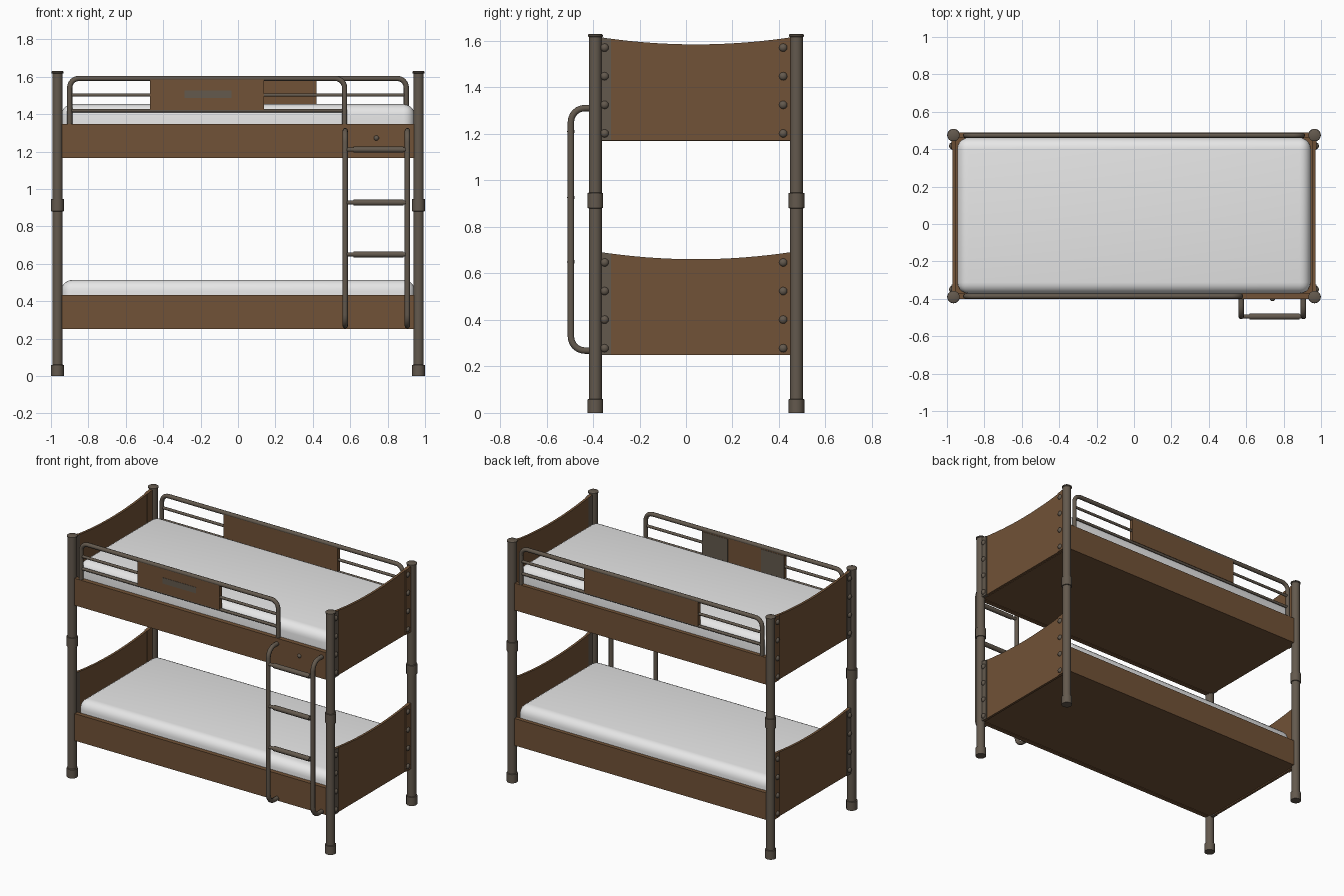
import bpy, bmesh, math
from mathutils import Vector, Matrix

if "Cube" in bpy.data.objects:
    bpy.data.objects.remove(bpy.data.objects["Cube"])


def material(name, rgb):
    m = bpy.data.materials.new(name)
    m.diffuse_color = (*rgb, 1)
    m.use_nodes = True
    m.node_tree.nodes["Principled BSDF"].inputs["Base Color"].default_value = m.diffuse_color
    return m


WOOD = material("brown wood", (0.165, 0.085, 0.038))
METAL = material("dark metal", (0.125, 0.10, 0.075))
CLOTH = material("white mattress", (0.80, 0.80, 0.80))


def finish(name, bm, mat, smooth=None):
    bmesh.ops.recalc_face_normals(bm, faces=bm.faces)
    me = bpy.data.meshes.new(name)
    bm.to_mesh(me)
    bm.free()
    me.materials.append(mat)
    if smooth:
        me.shade_smooth()
        me.set_sharp_from_angle(angle=math.radians(smooth))
    ob = bpy.data.objects.new(name, me)
    bpy.context.collection.objects.link(ob)
    return ob


def box(name, lo, hi, mat, bevel=0, seg=4):
    lo, hi = Vector(lo), Vector(hi)
    bm = bmesh.new()
    bmesh.ops.create_cube(bm, size=1)
    for v in bm.verts:
        v.co = Vector(a * b for a, b in zip(v.co, hi - lo)) + (lo + hi) / 2
    if bevel:
        bmesh.ops.bevel(bm, geom=bm.edges[:], offset=bevel, segments=seg,
                        profile=0.5, affect='EDGES')
    return finish(name, bm, mat, 40 if bevel else None)


def lathe(name, profile, loc, mat, axis='Z', n=20):
    """Revolve (radius, height) pairs; axis is where height points."""
    bm = bmesh.new()
    rings = [[bm.verts.new((r * math.cos(2 * math.pi * i / n),
                            r * math.sin(2 * math.pi * i / n), z))
              for i in range(n)] for r, z in profile]
    for a, b in zip(rings, rings[1:]):
        for i in range(n):
            j = (i + 1) % n
            bm.faces.new((a[i], a[j], b[j], b[i]))
    bm.faces.new(rings[0])
    bm.faces.new(rings[-1])
    rot = {'Z': Matrix(), 'X': Matrix.Rotation(math.pi / 2, 4, 'Y'),
           '-X': Matrix.Rotation(-math.pi / 2, 4, 'Y'),
           '-Y': Matrix.Rotation(math.pi / 2, 4, 'X')}[axis]
    bm.transform(Matrix.Translation(loc) @ rot)
    return finish(name, bm, mat, 40)


def tube(name, pts, radius, bend=0.05):
    """Pipe along pts with rounded right-angle corners."""
    pts = [Vector(p) for p in pts]
    path = [pts[0]]
    for a, p, b in zip(pts, pts[1:], pts[2:]):
        d1, d2 = (a - p).normalized(), (b - p).normalized()
        for k in range(7):
            t = k / 6 * math.pi / 2
            path.append(p + bend * ((1 - math.sin(t)) * d1 + (1 - math.cos(t)) * d2))
    path.append(pts[-1])
    cu = bpy.data.curves.new(name + "_path", 'CURVE')
    cu.dimensions = '3D'
    cu.bevel_depth = radius
    cu.bevel_resolution = 3
    cu.use_fill_caps = True
    sp = cu.splines.new('POLY')
    sp.points.add(len(path) - 1)
    for q, p in zip(sp.points, path):
        q.co = (*p, 1)
    tmp = bpy.data.objects.new(name + "_tmp", cu)
    bpy.context.collection.objects.link(tmp)
    dg = bpy.context.evaluated_depsgraph_get()
    me = bpy.data.meshes.new_from_object(tmp.evaluated_get(dg))
    bpy.data.objects.remove(tmp)
    bm = bmesh.new()
    bm.from_mesh(me)
    bpy.data.meshes.remove(me)
    bmesh.ops.remove_doubles(bm, verts=bm.verts, dist=1e-5)
    return finish(name, bm, METAL, 50)


def bolt(name, loc, axis, r=0.018):
    dome = [(r * math.cos(t * math.pi / 10), 0.8 * r * math.sin(t * math.pi / 10))
            for t in range(5)] + [(r * 0.05, 0.8 * r)]
    lathe(name, dome, loc, METAL, axis, 12)


def end_panel(name, x, y0, y1, z0, z_end, dip, thick, mat, ya=-0.39, yb=0.475):
    """Board in the YZ plane with a sagging top edge."""
    n = 16
    mid, half = (ya + yb) / 2, (yb - ya) / 2
    outline = [(y1, z0), (y0, z0)]
    for i in range(n + 1):
        y = y0 + (y1 - y0) * i / n
        outline.append((y, z_end - dip * (1 - ((y - mid) / half) ** 2)))
    bm = bmesh.new()
    f = bm.faces.new([bm.verts.new((x - thick / 2, y, z)) for y, z in outline])
    ext = bmesh.ops.extrude_face_region(bm, geom=[f])
    for v in ext['geom']:
        if isinstance(v, bmesh.types.BMVert):
            v.co.x += thick
    finish(name, bm, mat)


PX, YF, YB = 0.965, -0.39, 0.475

# Posts with foot, joint sleeve and cap
post = [(0.034, 0), (0.034, 0.058), (0.028, 0.06), (0.028, 0.88), (0.034, 0.881),
        (0.034, 0.946), (0.028, 0.947), (0.028, 1.617), (0.0325, 1.619),
        (0.0325, 1.626), (0.027, 1.63)]
for x in (-PX, PX):
    for y in (YF, YB):
        lathe("post", post, (x, y, 0), METAL, n=24)

# Two bunks: side boards, base, mattress, end boards
for label, z0 in (("lower", 0.252), ("upper", 1.165)):
    z1 = z0 + 0.182
    box(label + "_front_board", (-0.95, -0.402, z0), (0.95, -0.372, z1), WOOD)
    box(label + "_back_board", (-0.95, 0.46, z0), (0.95, 0.488, z1), WOOD)
    box(label + "_base", (-0.955, -0.375, z0 + 0.004), (0.955, 0.465, z0 + 0.03), WOOD)
    box(label + "_mattress", (-0.945, -0.372, z0 + 0.03), (0.945, 0.462, z0 + 0.262 + 0.026 * (label == "upper")),
        CLOTH, 0.06, 5)
    pz = 0.248 if label == "lower" else 1.172
    for s in (-1, 1):
        end_panel(label + "_end_board", s * 0.963, -0.385, 0.47, pz, pz + 0.447, 0.034, 0.016, WOOD)
        # metal strip beside the front post, wooden strip beside the back one
        end_panel(label + "_front_strip", s * 0.965, -0.385, -0.323, pz, pz + 0.447, 0.034, 0.022, METAL)
        end_panel(label + "_back_strip", s * 0.965, 0.396, 0.47, pz, pz + 0.447, 0.034, 0.022, WOOD)
        for k in range(4):
            for y in (-0.35, 0.418):
                bolt("end_bolt", (s * 0.974, y, pz + 0.03 + k * 0.123), 'X' if s > 0 else '-X')

# Guard rails: bent pipe, two thin bars and a wooden plate
for label, y, x1, pa, pb in (("front", -0.386, 0.57, -0.47, 0.14),
                             ("back", 0.474, 0.9, -0.43, 0.42)):
    x0 = -0.9
    tube(label + "_guard_rail", [(x0, y, 1.30), (x0, y, 1.591), (x1, y, 1.591), (x1, y, 1.30)], 0.014)
    for z in (1.502, 1.419):
        tube(label + "_guard_bar", [(x0, y, z), (x1, y, z)], 0.0095)
    box(label + "_guard_plate", (pa, y - 0.012, 1.422), (pb, y + 0.012, 1.585), WOOD)

# Worn metal patches on the front guard plate
box("plate_patch", (-0.285, -0.4, 1.487), (-0.035, -0.397, 1.527), METAL)
for a, b in ((-0.05, 0.14), (-0.47, -0.30)):
    box("inner_plate_patch", (a, -0.375, 1.425), (b, -0.372, 1.58), METAL)

# Ladder with rungs and tread sleeves
LY = -0.495
for x in (0.573, 0.906):
    tube("ladder_rail", [(x, -0.385, 1.311), (x, LY, 1.311), (x, LY, 0.268), (x, -0.385, 0.268)], 0.0145, 0.06)
for z in (1.21, 0.927, 0.65):
    tube("ladder_rung", [(0.573, LY, z), (0.906, LY, z)], 0.011)
    tube("rung_sleeve", [(0.617, LY, z), (0.885, LY, z)], 0.0165)
bolt("front_bolt", (0.74, -0.401, 1.272), '-Y', 0.014)
